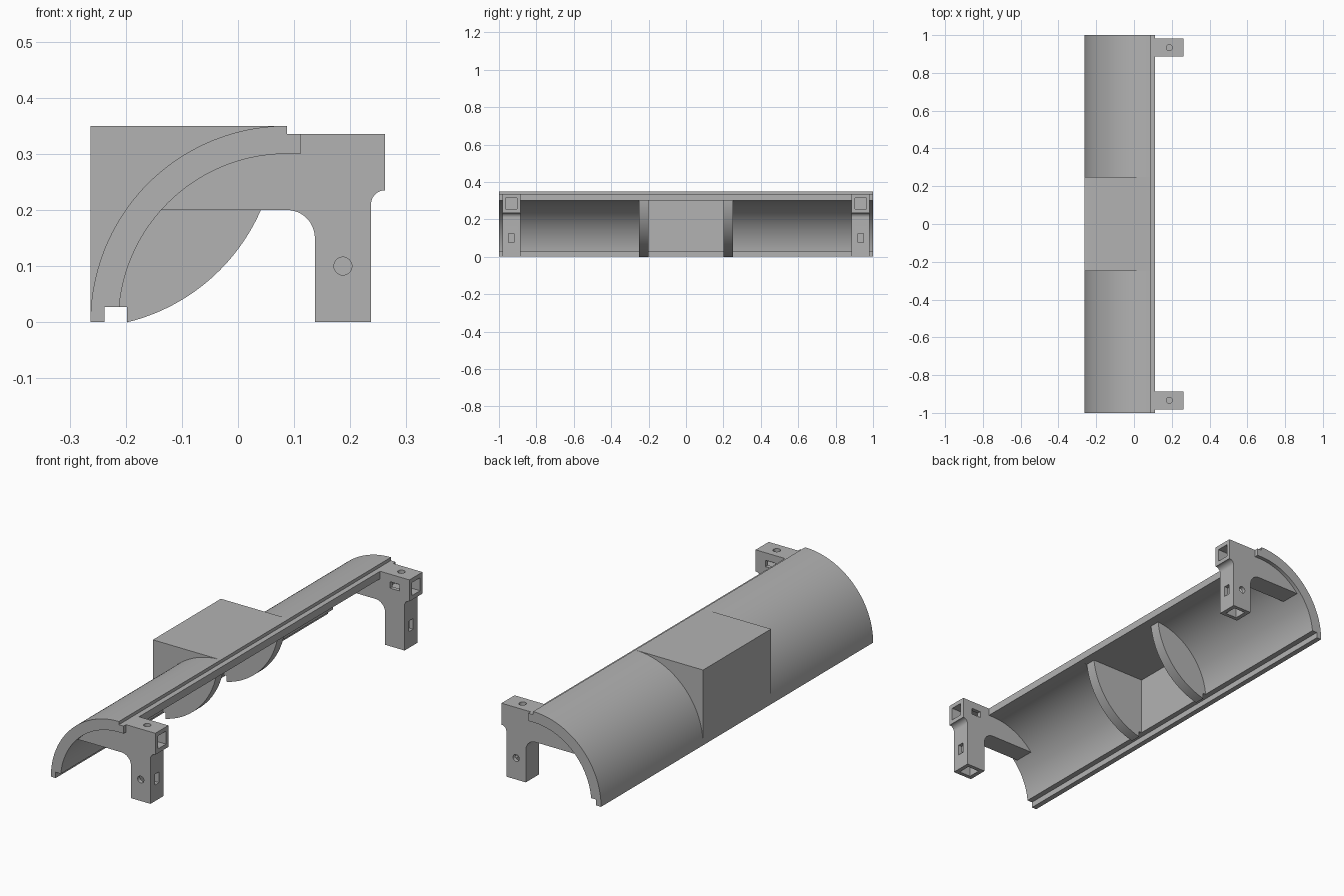
import bpy, bmesh
from math import radians, sin, cos, sqrt, asin, atan2
from mathutils import Matrix

if "Cube" in bpy.data.objects:
    bpy.data.objects.remove(bpy.data.objects["Cube"])

grey = bpy.data.materials.new("plain grey")
grey.use_nodes = True
tone = (0.45, 0.45, 0.45, 1)
grey.diffuse_color = tone
grey.node_tree.nodes["Principled BSDF"].inputs["Base Color"].default_value = tone

# Main dimensions
CX, R_OUT, R_IN = 0.087, 0.35, 0.30       # quarter-tube axis and radii
BACK, LIP, NOTCH = -0.263, 0.111, 0.027   # rear edge, top lip edge, notch height
STEP_X, STEP_Z = -0.238, 0.335
BOX, CAVITY = 0.25, 0.20                  # half widths of box and its cavity


def arc(cx, cz, r, a0, a1, n=40):
    """Points on a circle in the xz plane, angles in degrees."""
    angles = [radians(a0 + (a1 - a0) * i / n) for i in range(n + 1)]
    return [(cx + r * cos(a), cz + r * sin(a)) for a in angles]


def finish(name, bm):
    bmesh.ops.recalc_face_normals(bm, faces=bm.faces)
    mesh = bpy.data.meshes.new(name)
    bm.to_mesh(mesh)
    bm.free()
    obj = bpy.data.objects.new(name, mesh)
    bpy.context.collection.objects.link(obj)
    mesh.materials.append(grey)
    return obj


def select(obj):
    bpy.ops.object.select_all(action="DESELECT")
    obj.select_set(True)
    bpy.context.view_layer.objects.active = obj


def smooth(obj):
    select(obj)
    bpy.ops.object.shade_smooth_by_angle(angle=radians(25))


def prism(name, profile, y0, y1):
    """Extrude an xz outline along y."""
    bm = bmesh.new()
    face = bm.faces.new([bm.verts.new((x, y0, z)) for x, z in profile])
    new = bmesh.ops.extrude_face_region(bm, geom=[face])["geom"]
    verts = [v for v in new if isinstance(v, bmesh.types.BMVert)]
    bmesh.ops.translate(bm, verts=verts, vec=(0, y1 - y0, 0))
    return finish(name, bm)


def block(center, size):
    bm = bmesh.new()
    bmesh.ops.create_cube(bm, size=1, matrix=Matrix.Translation(center) @ Matrix.Diagonal((*size, 1)))
    return finish("cutter", bm)


def drill(center, axis, depth):
    bm = bmesh.new()
    turn = Matrix.Rotation(radians(90), 4, "X") if axis == "Y" else Matrix.Identity(4)
    bmesh.ops.create_cone(bm, cap_ends=True, segments=32, radius1=0.016, radius2=0.016,
                          depth=depth, matrix=Matrix.Translation(center) @ turn)
    return finish("cutter", bm)


def cut(obj, cutters):
    for cutter in cutters:
        cutter.hide_render = True
        mod = obj.modifiers.new("cut", "BOOLEAN")
        mod.operation, mod.solver, mod.object = "DIFFERENCE", "EXACT", cutter
        select(obj)
        bpy.ops.object.modifier_apply(modifier=mod.name)
        bpy.data.objects.remove(cutter)


# Shared outline pieces
top_step = [(CX, STEP_Z), (LIP, STEP_Z), (LIP, R_IN)]
foot = [(STEP_X, NOTCH), (STEP_X, 0)]
notch_angle = 180 - asin(NOTCH / R_IN) * 57.29578
box_corner = [(BACK, 0), (BACK, R_OUT), (CX, R_OUT)]

# Curved shell on both sides of the box
shell = (arc(CX, 0, R_OUT, 180, 90) + top_step
         + arc(CX, 0, R_IN, 90, notch_angle) + foot)

# Box wall and rib: solid from the box corner to the bulging edge
RIB_X, RIB_Z, RIB_R = -0.28, 0.34, 0.35
start = atan2(R_IN - RIB_Z, sqrt(RIB_R ** 2 - (R_IN - RIB_Z) ** 2)) * 57.29578
end = atan2(-RIB_Z, -0.198 - RIB_X) * 57.29578
rib = (box_corner + top_step + arc(RIB_X, RIB_Z, RIB_R, start, end)
       + [(-0.198, NOTCH)] + foot)

# Hollow middle of the box
hollow = box_corner + top_step + [(-0.213, R_IN), (-0.213, NOTCH)] + foot

smooth(prism("box_middle", hollow, -CAVITY, CAVITY))

# Mounting bracket outline: arm, leg and two fillets, seated into the shell
END, LEG_IN, LEG_OUT = 0.262, 0.137, 0.237
SEAT = 0.31
bracket = ([(LIP - 0.005, STEP_Z), (END, STEP_Z)]
           + arc(END, 0.21, 0.025, 90, 180, 12)
           + [(LEG_OUT, 0), (LEG_IN, 0)]
           + arc(LEG_IN - 0.05, 0.15, 0.05, 0, 90, 12)
           + arc(CX, 0, SEAT, 180 - asin(0.2 / SEAT) * 57.29578, 90)
           + [(LIP - 0.005, SEAT)])

for side, label in ((-1, "front"), (1, "back")):
    smooth(prism(label + "_shell", shell, side * BOX, side))
    smooth(prism(label + "_box_wall", rib, side * CAVITY, side * BOX))

    y, half = side * 0.934, 0.048
    arm = prism(label + "_bracket", bracket, y - half, y + half)
    mid, arm_z, hole_z = 0.187, 0.285, 0.10
    cut(arm, [
        block((END - 0.06, y, arm_z), (0.14, 0.06, 0.06)),             # arm socket
        block((mid, y, 0.07), (0.06, 0.06, 0.16)),                     # leg socket
        block((LEG_OUT, y, hole_z), (0.06, 0.03, 0.05)),               # leg slot
        block((mid, y - side * half, arm_z), (0.05, 0.06, 0.03)),      # arm slot
        drill((mid, y, STEP_Z), "Z", 0.06),                            # top screw hole
        drill((mid, y + side * half, hole_z), "Y", 0.06),              # leg screw hole
    ])
    smooth(arm)
